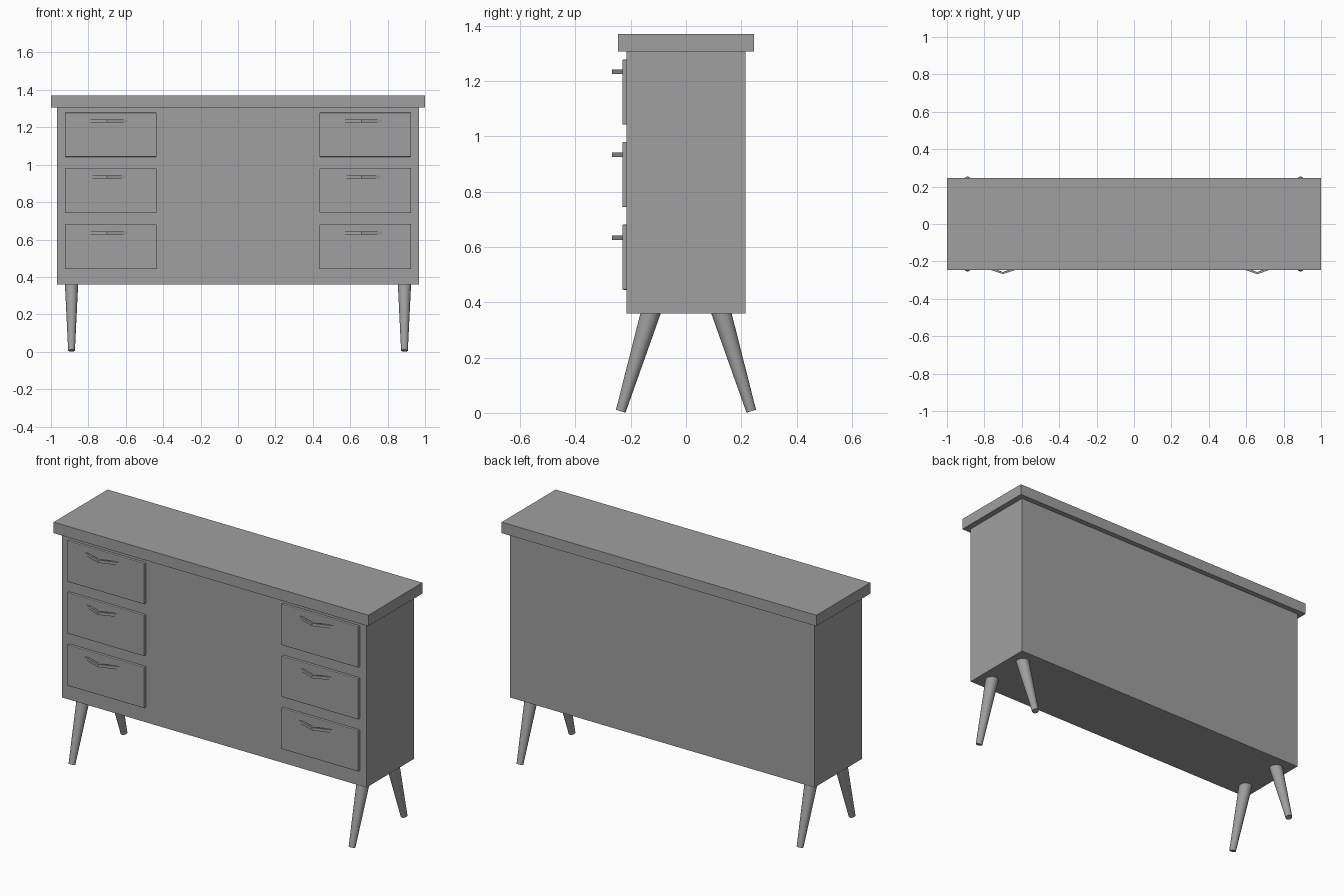
import bpy, bmesh
from mathutils import Vector

cube = bpy.data.objects.get("Cube")
if cube:
    bpy.data.objects.remove(cube, do_unlink=True)

grey = bpy.data.materials.new("plain grey")
grey.use_nodes = True
colour = (0.35, 0.35, 0.35, 1)
grey.diffuse_color = colour
grey.node_tree.nodes["Principled BSDF"].inputs["Base Color"].default_value = colour


def finish(name, bm):
    bmesh.ops.recalc_face_normals(bm, faces=bm.faces)
    mesh = bpy.data.meshes.new(name)
    bm.to_mesh(mesh)
    bm.free()
    mesh.materials.append(grey)
    obj = bpy.data.objects.new(name, mesh)
    bpy.context.collection.objects.link(obj)
    return obj


def box(name, low, high, bevel=0):
    low, high = Vector(low), Vector(high)
    bm = bmesh.new()
    bmesh.ops.create_cube(bm, size=1)
    for v in bm.verts:
        v.co = (low + high) / 2 + v.co * (high - low)
    obj = finish(name, bm)
    if bevel:
        mod = obj.modifiers.new("soft edge", 'BEVEL')
        mod.width, mod.segments = bevel, 2
    return obj


def handle(name, x, z, half):
    # Shallow V-shaped pull, extruded upwards from its plan outline
    outline = [(-half, -0.222), (0, -0.268), (half, -0.222),
               (half - 0.03, -0.222), (0, -0.257), (0.03 - half, -0.222)]
    bm = bmesh.new()
    verts = [bm.verts.new((x + px, py, z - 0.008)) for px, py in outline]
    faces = [bm.faces.new([verts[i] for i in ids]) for ids in ((0, 1, 4, 5), (1, 2, 3, 4))]
    extruded = bmesh.ops.extrude_face_region(bm, geom=faces)["geom"]
    bmesh.ops.translate(bm, vec=(0, 0, 0.016),
                        verts=[g for g in extruded if isinstance(g, bmesh.types.BMVert)])
    finish(name, bm)


def leg(name, x, side):
    # Tapered round leg splayed towards the front or back
    top, foot = Vector((x, side * 0.124, 0.375)), Vector((x, side * 0.236, 0.006))
    axis = top - foot
    bm = bmesh.new()
    bmesh.ops.create_cone(bm, cap_ends=True, segments=24, radius1=0.018,
                          radius2=0.036, depth=axis.length)
    turn = Vector((0, 0, 1)).rotation_difference(axis)
    for v in bm.verts:
        v.co = turn @ v.co + (top + foot) / 2
    obj = finish(name, bm)
    bpy.ops.object.select_all(action='DESELECT')
    obj.select_set(True)
    bpy.context.view_layer.objects.active = obj
    bpy.ops.object.shade_smooth_by_angle()


# Cabinet and overhanging top
box("cabinet_body", (-0.967, -0.215, 0.36), (0.967, 0.215, 1.309))
box("table_top", (-1, -0.245, 1.307), (1, 0.245, 1.37))

# Two columns of drawers, each with a pull
rows = {"top": (1.16, 1.233, 0.135), "middle": (0.862, 0.934, 0.12), "bottom": (0.563, 0.634, 0.135)}
for label, side in (("left", 1), ("right", -1)):
    for row, (z, pull_z, half) in rows.items():
        x = side * 0.68
        box(f"{label}_{row}_drawer", (x - 0.245, -0.23, z - 0.118),
            (x + 0.245, -0.21, z + 0.118), 0.004)
        handle(f"{label}_{row}_handle", x - 0.021, pull_z, half)

# Four splayed legs
for label, x in (("left", 0.89), ("right", -0.89)):
    for end, side in (("front", -1), ("back", 1)):
        leg(f"{label}_{end}_leg", x, side)
